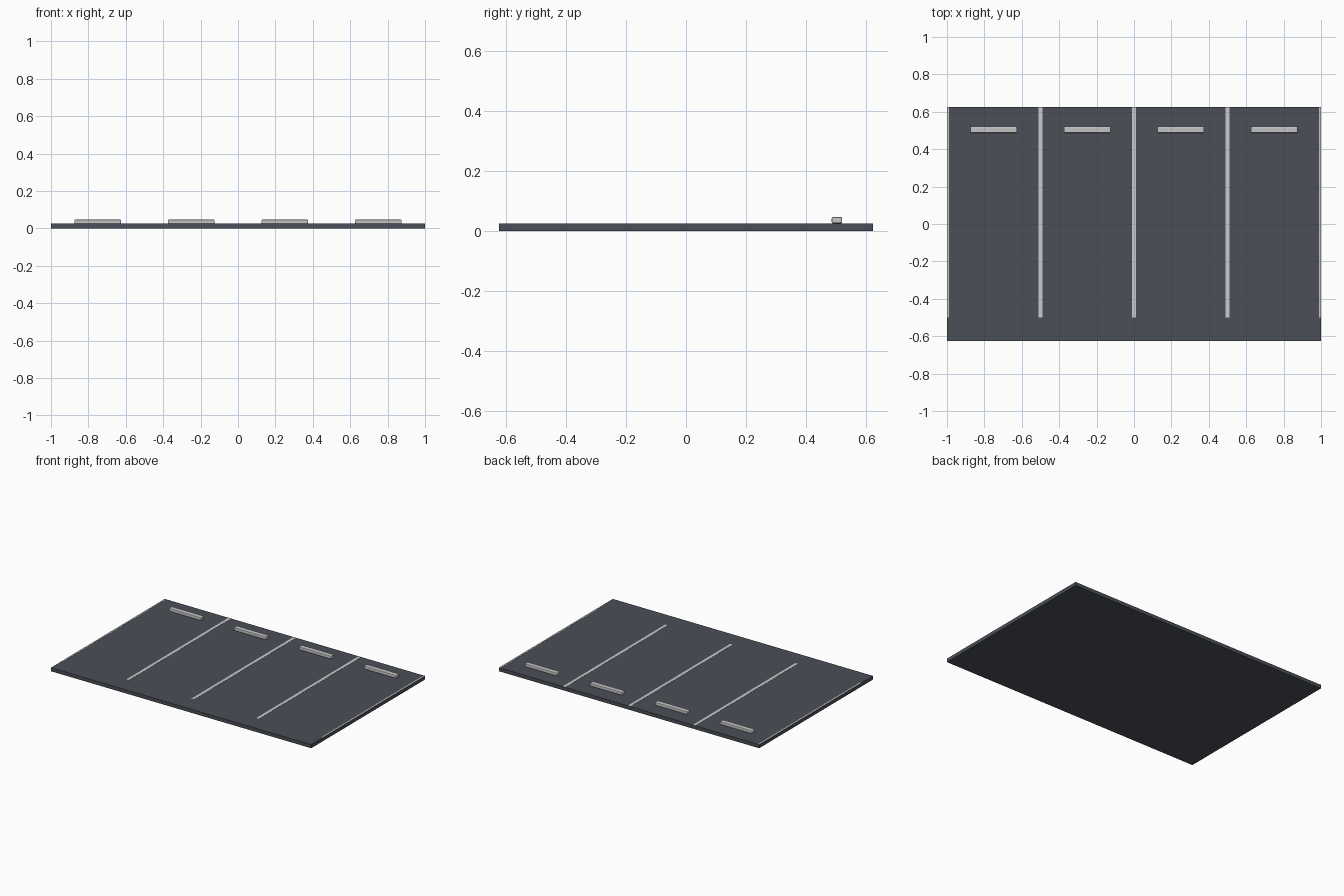
import bpy
import bmesh

cube = bpy.data.objects.get("Cube")
if cube:
    bpy.data.objects.remove(cube, do_unlink=True)


def material(name, rgb):
    mat = bpy.data.materials.new(name)
    mat.use_nodes = True
    colour = (*rgb, 1)
    mat.diffuse_color = colour
    mat.node_tree.nodes["Principled BSDF"].inputs["Base Color"].default_value = colour
    return mat


def box(name, low, high, mat, bevel=0):
    """Box between two corners, with optional rounded edges."""
    mesh = bpy.data.meshes.new(name)
    bm = bmesh.new()
    bmesh.ops.create_cube(bm, size=1)
    for v in bm.verts:
        v.co = [(a + b) / 2 + c * (b - a) for a, b, c in zip(low, high, v.co)]
    bm.to_mesh(mesh)
    bm.free()
    mesh.materials.append(mat)
    obj = bpy.data.objects.new(name, mesh)
    bpy.context.collection.objects.link(obj)
    if bevel:
        mod = obj.modifiers.new("rounded_edges", "BEVEL")
        mod.width = bevel
        mod.segments = 2
    return obj


asphalt = material("asphalt grey", (0.07, 0.078, 0.095))
paint = material("line white", (0.6, 0.6, 0.62))
concrete = material("concrete grey", (0.56, 0.56, 0.57))

half_depth = 0.625
top = 0.025
bays = 4
bay_width = 2 / bays

# Paved slab
box("pavement", (-1, -half_depth, 0), (1, half_depth, top), asphalt)

# Painted dividers, trimmed to half width at the outer edges
for i in range(bays + 1):
    x = -1 + i * bay_width
    box(f"bay_line_{i + 1}", (max(x - 0.01, -1), -0.5, top - 0.001),
        (min(x + 0.01, 1), half_depth, top + 0.001), paint)

# Wheel stop at the back of each bay
for i in range(bays):
    x = -1 + (i + 0.5) * bay_width
    box(f"wheel_stop_{i + 1}", (x - 0.125, 0.487, top),
        (x + 0.125, 0.522, top + 0.022), concrete, 0.005)
